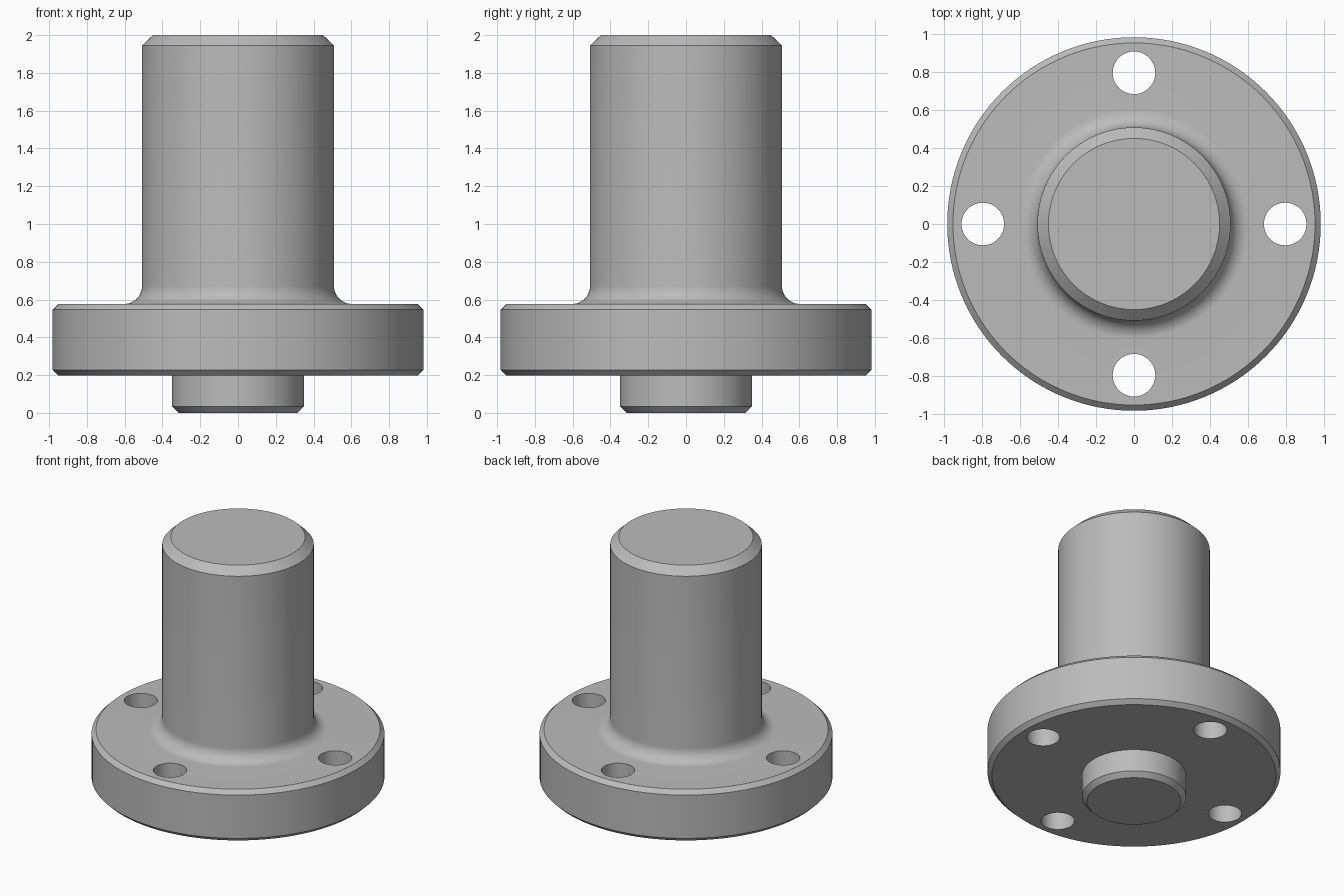
import bpy
import bmesh
import math
from mathutils import Matrix

cube = bpy.data.objects.get("Cube")
if cube:
    bpy.data.objects.remove(cube, do_unlink=True)

SEGMENTS = 128
FLANGE_TOP, SHAFT_R, FILLET = 0.577, 0.508, 0.095

steel = bpy.data.materials.new("plain_grey_metal")
steel.use_nodes = True
grey = (0.5, 0.5, 0.5, 1)
steel.diffuse_color = grey
steel.node_tree.nodes["Principled BSDF"].inputs["Base Color"].default_value = grey


def make_object(name, bm):
    bmesh.ops.recalc_face_normals(bm, faces=bm.faces)
    mesh = bpy.data.meshes.new(name)
    bm.to_mesh(mesh)
    bm.free()
    mesh.materials.append(steel)
    obj = bpy.data.objects.new(name, mesh)
    bpy.context.collection.objects.link(obj)
    return obj


def lathe(name, profile):
    """Revolve (radius, height) points that start and end on the z axis."""
    bm = bmesh.new()
    verts = [bm.verts.new((r, 0, z)) for r, z in profile]
    edges = [bm.edges.new(pair) for pair in zip(verts, verts[1:])]
    bmesh.ops.spin(bm, geom=verts + edges, cent=(0, 0, 0), axis=(0, 0, 1),
                   angle=math.tau, steps=SEGMENTS, use_duplicate=False)
    bmesh.ops.remove_doubles(bm, verts=bm.verts, dist=0.0001)
    return make_object(name, bm)


# Spigot, flange, filleted shoulder and chamfered shaft in one turned profile
spigot = [(0, 0), (0.315, 0), (0.349, 0.034), (0.349, 0.198)]
flange = [(0.952, 0.198), (0.982, 0.227), (0.982, 0.547), (0.952, FLANGE_TOP)]
fillet = []
for i in range(13):
    a = math.pi / 2 * i / 12
    fillet.append((SHAFT_R + FILLET * (1 - math.sin(a)),
                   FLANGE_TOP + FILLET * (1 - math.cos(a))))
shaft = [(SHAFT_R, 1.945), (0.45, 2), (0, 2)]
body = lathe("flanged_shaft", spigot + flange + fillet + shaft)

# Four bolt holes through the flange
bm = bmesh.new()
for i in range(4):
    a = i * math.pi / 2
    place = Matrix.Translation((0.795 * math.cos(a), 0.795 * math.sin(a), 0.4))
    bmesh.ops.create_cone(bm, cap_ends=True, segments=48, radius1=0.112,
                          radius2=0.112, depth=0.8, matrix=place)
cutter = make_object("bolt_hole_cutter", bm)
cutter.hide_render = True
cutter.hide_set(True)

cut = body.modifiers.new("bolt_holes", "BOOLEAN")
cut.operation = "DIFFERENCE"
cut.solver = "EXACT"
cut.object = cutter

# Apply the cut, then smooth the curved faces and keep the rims sharp
bpy.ops.object.select_all(action="DESELECT")
bpy.context.view_layer.objects.active = body
body.select_set(True)
bpy.ops.object.modifier_apply(modifier=cut.name)
bpy.data.objects.remove(cutter, do_unlink=True)
bpy.ops.object.shade_smooth_by_angle(angle=math.radians(30))
